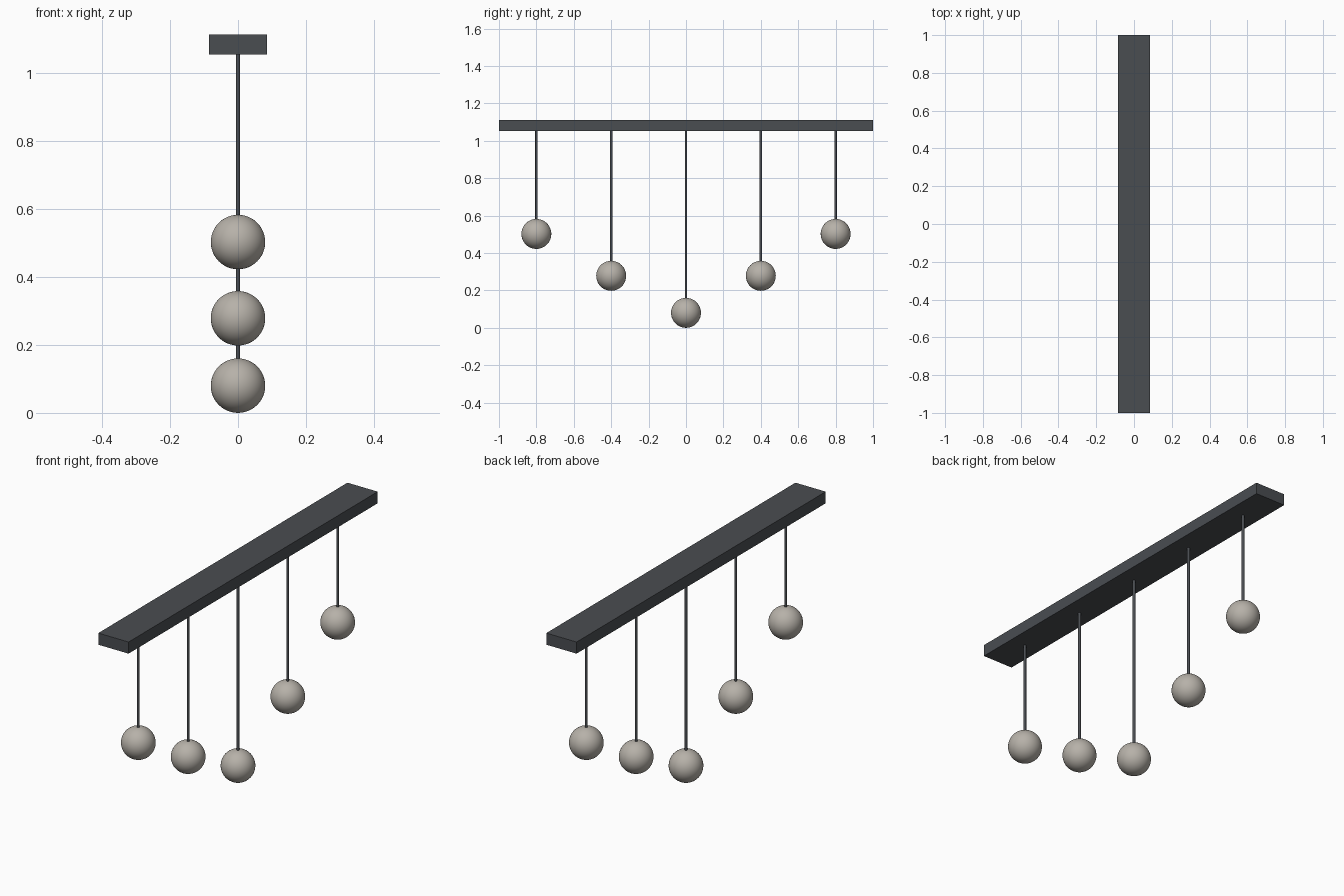
import bpy

if "Cube" in bpy.data.objects:
    bpy.data.objects.remove(bpy.data.objects["Cube"])


def make_material(name, rgb):
    m = bpy.data.materials.new(name)
    m.diffuse_color = (*rgb, 1.0)
    m.use_nodes = True
    m.node_tree.nodes["Principled BSDF"].inputs["Base Color"].default_value = m.diffuse_color
    return m


dark = make_material("dark grey metal", (0.068, 0.074, 0.083))
globe_mat = make_material("warm grey glass", (0.47, 0.44, 0.395))

BAR_BOTTOM, BAR_TOP = 1.053, 1.112
RADIUS = 0.08


def finish(name, mat):
    ob = bpy.context.object
    ob.name = name
    ob.data.materials.append(mat)
    return ob


# ceiling bar
bpy.ops.mesh.primitive_cube_add(size=1, location=(0, 0, (BAR_BOTTOM + BAR_TOP) / 2))
bar = finish("ceiling_bar", dark)
bar.scale = (0.17, 2.0, BAR_TOP - BAR_BOTTOM)
bpy.ops.object.transform_apply(location=False, rotation=False, scale=True)

# five pendants: cord and globe, hanging in a V
heights = [0.502, 0.278, 0.08, 0.278, 0.502]
for i, z in enumerate(heights):
    y = -0.8 + 0.4 * i
    low, high = z + RADIUS - 0.004, BAR_BOTTOM + 0.005
    bpy.ops.mesh.primitive_cylinder_add(vertices=16, radius=0.0065, depth=high - low,
                                        location=(0, y, (low + high) / 2))
    finish(f"cord_{i + 1}", dark)
    bpy.ops.object.shade_smooth_by_angle()

    bpy.ops.mesh.primitive_uv_sphere_add(segments=48, ring_count=24, radius=RADIUS,
                                         location=(0, y, z))
    finish(f"globe_{i + 1}", globe_mat)
    bpy.ops.object.shade_smooth()
